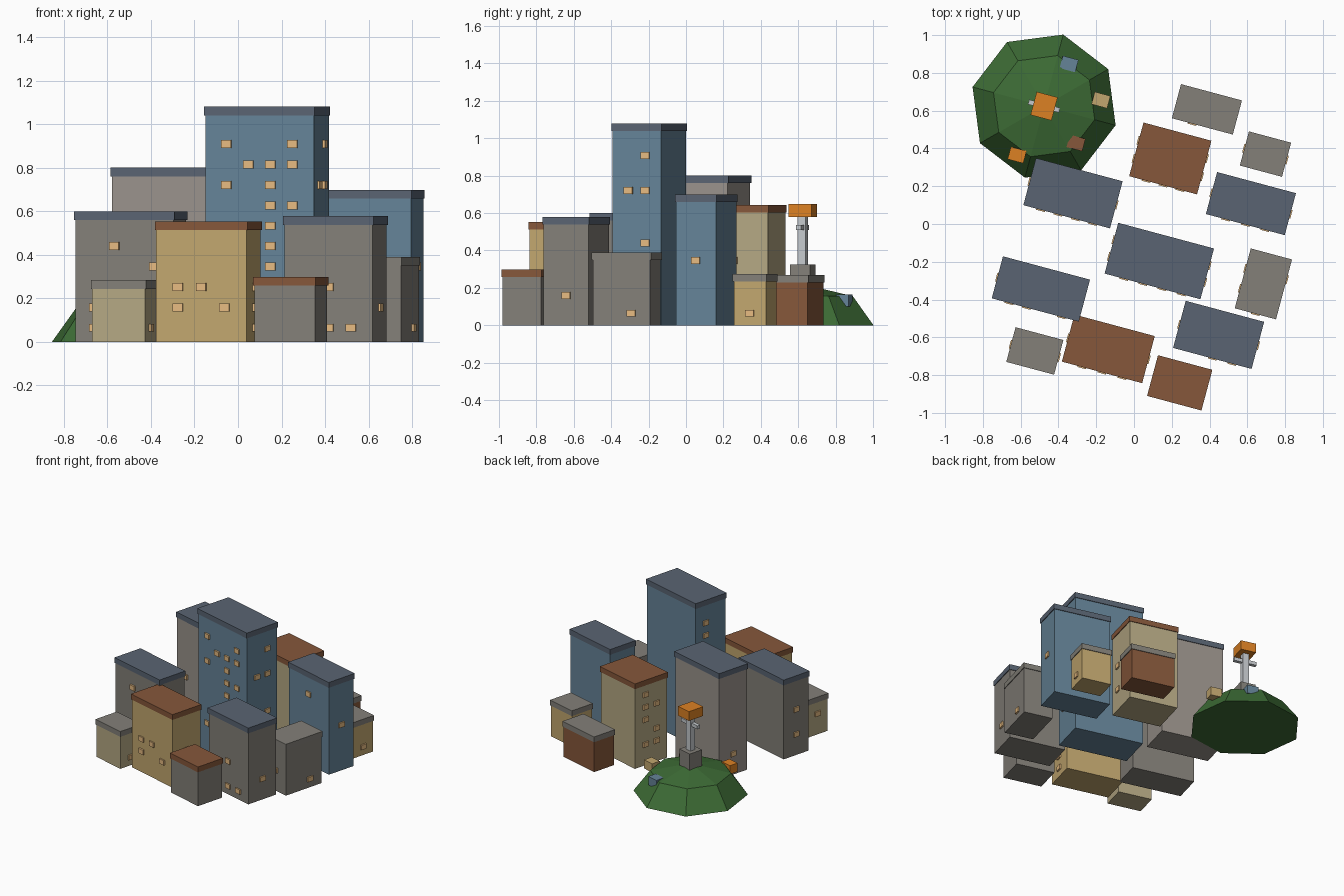
import bpy, bmesh
from math import radians
from mathutils import Matrix, Vector

if "Cube" in bpy.data.objects:
    bpy.data.objects.remove(bpy.data.objects["Cube"])

TURN = radians(-15)          # the whole town is turned by this much
ROOF_H, LIP = 0.04, 0.005


def mat(name, hexcol):
    lin = [(int(hexcol[i:i + 2], 16) / 255) ** 2.2 for i in (0, 2, 4)]
    m = bpy.data.materials.new(name)
    m.diffuse_color = (*lin, 1)
    m.use_nodes = True
    m.node_tree.nodes["Principled BSDF"].inputs["Base Color"].default_value = m.diffuse_color
    return m


M = {n: mat(n, c) for n, c in dict(
    blue="658296", slate="5A6472", brown="85583D", greyroof="827F78",
    grey="827E77", warm="98918A", tan="C0A56E", pale="B3A682",
    window="E5B980", orange="DB8028", green="3F6B38", steel="C4C8CC").items()}


def boxes(name, material, origin, items):
    """One object of boxes (centre, size) in the turned frame at origin."""
    bm = bmesh.new()
    for c, s in items:
        bmesh.ops.create_cube(bm, size=1, matrix=Matrix.Translation(c) @ Matrix.Diagonal((*s, 1)))
    me = bpy.data.meshes.new(name)
    bm.to_mesh(me)
    bm.free()
    me.materials.append(M[material])
    ob = bpy.data.objects.new(name, me)
    ob.location = (*origin, 0)
    ob.rotation_euler.z = TURN
    bpy.context.collection.objects.link(ob)
    return ob


def columns(length):
    """Window column offsets along a wall."""
    n = 4 if length > 0.46 else 3 if length > 0.36 else 2 if length > 0.265 else 1
    gap = length / (n + 1)
    return [(i + 1) * gap - length / 2 for i in range(n)]


def building(name, x, y, w, d, h, wall, roof, front="", right="", left=""):
    """Windows are 'column row' digit pairs for each wall."""
    bw, bd, bh = w - 2 * LIP, d - 2 * LIP, h - ROOF_H
    boxes(name + "_walls", wall, (x, y), [((0, 0, bh / 2), (bw, bd, bh))])
    boxes(name + "_roof", roof, (x, y), [((0, 0, h - ROOF_H / 2), (w, d, ROOF_H))])
    wins = []
    for code in front.split():
        z = 0.065 + 0.0937 * int(code[1])
        wins.append(((columns(w)[int(code[0])], -bd / 2, z), (0.047, 0.022, 0.036)))
    for side, codes in ((1, right), (-1, left)):
        for code in codes.split():
            z = 0.065 + 0.0937 * int(code[1])
            wins.append(((side * bw / 2, columns(d)[int(code[0])], z), (0.022, 0.047, 0.036)))
    if wins:
        boxes(name + "_windows", "window", (x, y), wins)


# Buildings
building("tower", .134, -.196, .525, .278, 1.08, "blue", "slate",
         "09 39 18 28 38 07 27 26 36 25 24 23 02 31 10", "07 17 19 14 02", "19 18 17 04 12")
building("back_block", -.323, .163, .475, .258, .80, "warm", "slate", "03 11 24 32", "03 05", "00 01")
building("west_block", -.493, -.344, .477, .23, .60, "grey", "slate", "14 33 01 00", "", "01 03")
building("west_house", -.525, -.672, .262, .19, .284, "pale", "greyroof", "", "00", "01")
building("front_block", -.136, -.661, .44, .258, .553, "tan", "brown", "02 12 01 21", "02 01 00", "00 02")
building("front_house", .242, -.841, .298, .223, .298, "grey", "brown")
building("south_block", .448, -.587, .43, .258, .578, "grey", "slate", "10 20 12", "01", "01 03")
building("east_house", .685, -.317, .226, .328, .39, "grey", "greyroof", "01", "10", "01 12")
building("east_block", .619, .108, .432, .23, .698, "blue", "slate", "15 02 21", "03", "01 04")
building("back_east_house", .696, .370, .231, .187, .273, "tan", "greyroof", "", "00", "01")
building("back_house", .386, .607, .334, .187, .268, "brown", "greyroof", "00")
building("back_tall_house", .192, .347, .372, .294, .643, "pale", "brown",
         "02 13 20", "03 01 12", "15 14 13 11 04 02 01")

# Hill: upper half of a low-poly sphere
HILL = (-.476, .624)
bm = bmesh.new()
bmesh.ops.create_uvsphere(bm, u_segments=8, v_segments=4, radius=1)
cut = bmesh.ops.bisect_plane(bm, geom=bm.verts[:] + bm.edges[:] + bm.faces[:], dist=1e-4,
                             plane_co=(0, 0, 0), plane_no=(0, 0, 1), clear_inner=True)
bmesh.ops.holes_fill(bm, edges=[e for e in bm.edges if e.is_boundary], sides=0)
bmesh.ops.scale(bm, vec=(.392, .392, .22), verts=bm.verts)
bmesh.ops.recalc_face_normals(bm, faces=bm.faces)
me = bpy.data.meshes.new("hill")
bm.to_mesh(me)
bm.free()
me.materials.append(M["green"])
hill = bpy.data.objects.new("hill", me)
hill.location = (*HILL, 0)
hill.rotation_euler.z = TURN
bpy.context.collection.objects.link(hill)

# Monument on the hill
boxes("monument_base", "greyroof", HILL, [((0, 0, .255), (.11, .11, .14))])
boxes("monument_post", "steel", HILL, [((0, 0, .45), (.044, .044, .26)),
                                       ((0, 0, .522), (.17, .026, .026))])
boxes("monument_cap", "orange", HILL, [((0, 0, .613), (.115, .127, .07))])

# Small huts sunk into the slopes
for name, col, x, y, z in (("hut_north", "blue", -.344, .847, .133), ("hut_east", "tan", -.175, .656, .14),
                           ("hut_south", "brown", -.307, .429, .133), ("hut_west", "orange", -.619, .365, .133)):
    boxes(name, col, (x, y), [((0, 0, z), (.086, .068, .065))])
